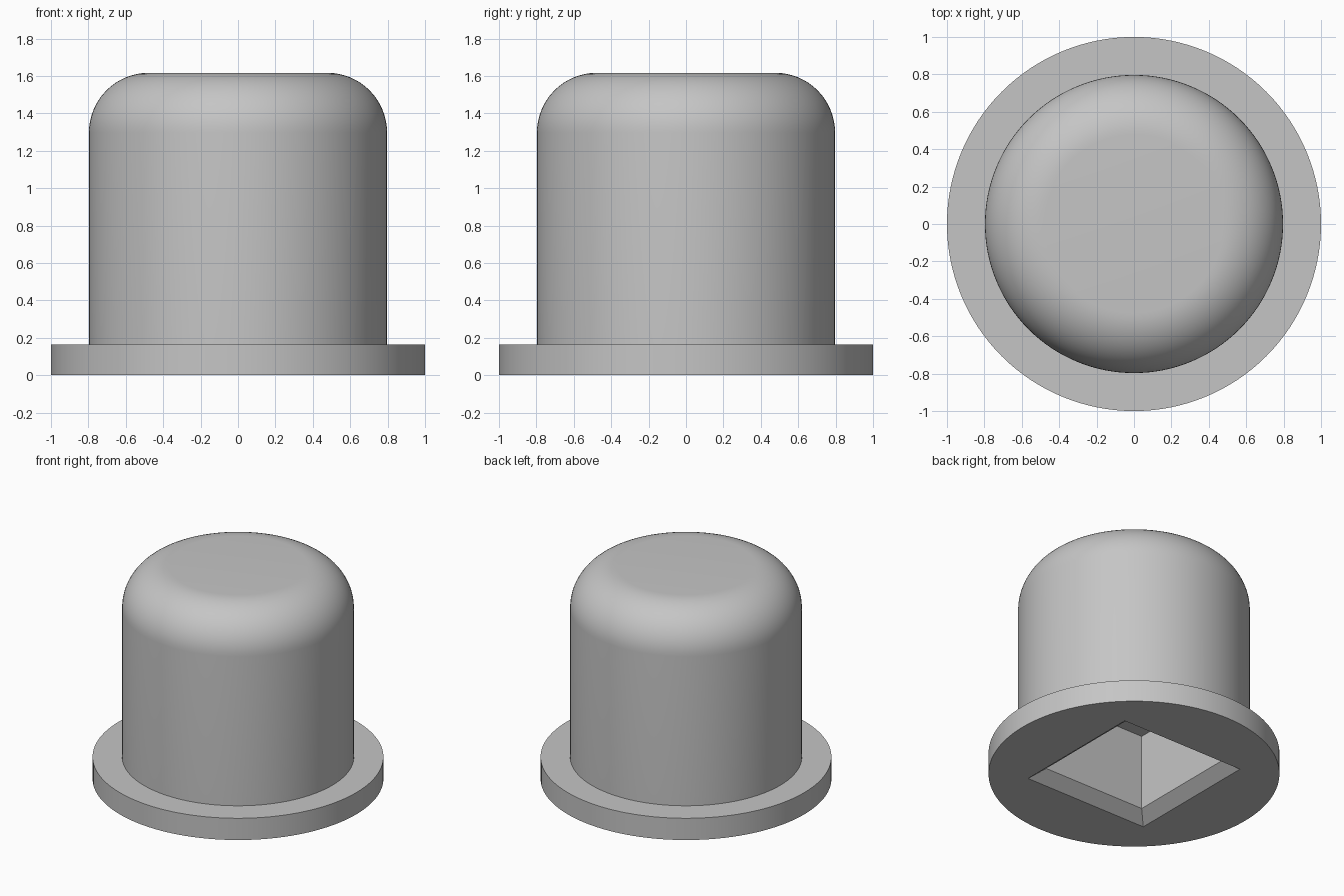
import bpy, bmesh
from math import sin, cos, pi, radians

cube = bpy.data.objects.get("Cube")
if cube:
    bpy.data.objects.remove(cube, do_unlink=True)

SEGMENTS = 128
FLANGE_R, FLANGE_TOP = 1.0, 0.165
BODY_R, TOP, FILLET = 0.797, 1.617, 0.32
MOUTH, SOCKET = 0.517, 0.428          # half widths of the square recess
CHAMFER, CEILING = 0.073, 0.645

grey = bpy.data.materials.new("plain grey")
grey.use_nodes = True
colour = (0.56, 0.56, 0.56, 1)
grey.diffuse_color = colour
grey.node_tree.nodes["Principled BSDF"].inputs["Base Color"].default_value = colour


def stack(name, rings):
    """Closed solid made by skinning a stack of equal-sided rings."""
    bm = bmesh.new()
    loops = [[bm.verts.new(p) for p in ring] for ring in rings]
    bm.faces.new(loops[0][::-1])
    bm.faces.new(loops[-1])
    for low, high in zip(loops, loops[1:]):
        n = len(low)
        for i in range(n):
            j = (i + 1) % n
            bm.faces.new((low[i], low[j], high[j], high[i]))
    bmesh.ops.recalc_face_normals(bm, faces=bm.faces[:])
    mesh = bpy.data.meshes.new(name)
    bm.to_mesh(mesh)
    bm.free()
    mesh.materials.append(grey)
    obj = bpy.data.objects.new(name, mesh)
    bpy.context.collection.objects.link(obj)
    return obj


def ring(radius, z, sides=SEGMENTS, turn=0.0):
    return [(radius * cos(turn + 2 * pi * i / sides),
             radius * sin(turn + 2 * pi * i / sides), z) for i in range(sides)]


def square(half, z):
    return ring(half * 2 ** 0.5, z, 4, pi / 4)


# Flanged plug with a rounded shoulder
profile = [(FLANGE_R, 0), (FLANGE_R, FLANGE_TOP), (BODY_R, FLANGE_TOP)]
steps = 16
for k in range(steps + 1):
    a = pi / 2 * k / steps
    profile.append((BODY_R - FILLET + FILLET * cos(a), TOP - FILLET + FILLET * sin(a)))
plug = stack("flanged_plug", [ring(r, z) for r, z in profile])

# Square recess with a chamfered mouth, extended below the base for a clean cut
slope = (MOUTH - SOCKET) / CHAMFER
drop = 0.05
cutter = stack("socket_cutter", [square(MOUTH + slope * drop, -drop),
                                 square(SOCKET, CHAMFER),
                                 square(SOCKET, CEILING)])
cutter.hide_render = True

cut = plug.modifiers.new("socket", 'BOOLEAN')
cut.operation = 'DIFFERENCE'
cut.solver = 'EXACT'
cut.object = cutter

bpy.ops.object.select_all(action='DESELECT')
plug.select_set(True)
bpy.context.view_layer.objects.active = plug
bpy.ops.object.modifier_apply(modifier=cut.name)
bpy.data.objects.remove(cutter, do_unlink=True)

# Smooth round walls, crisp flange and socket edges
bpy.ops.object.shade_smooth_by_angle(angle=radians(30))
